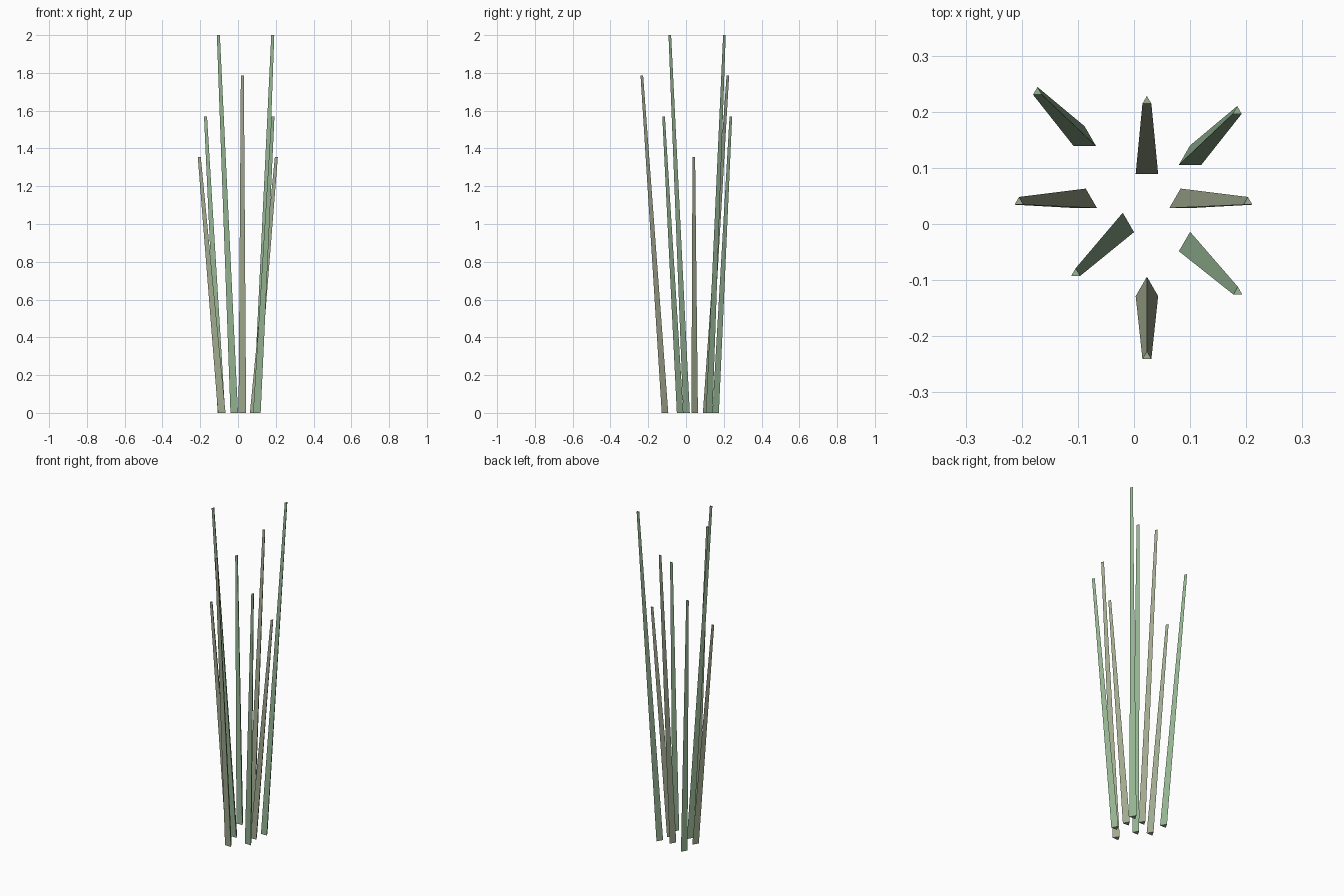
import bpy, bmesh, math
from mathutils import Vector

if "Cube" in bpy.data.objects:
    bpy.data.objects.remove(bpy.data.objects["Cube"])

BASE_R, TIP_R = 0.0231, 0.0092   # triangle circumradius at foot and tip


def material(name, rgb):
    m = bpy.data.materials.new(name)
    m.diffuse_color = (*rgb, 1)
    m.use_nodes = True
    m.node_tree.nodes["Principled BSDF"].inputs["Base Color"].default_value = m.diffuse_color
    return m


green = material("stalk_green", (0.30, 0.46, 0.29))
olive = material("stalk_olive", (0.36, 0.41, 0.28))


def stalk(name, foot, tip, height, mat):
    """Three-sided tapered stalk leaning from foot to tip."""
    bm = bmesh.new()
    bmesh.ops.create_cone(bm, cap_ends=True, segments=3,
                          radius1=1, radius2=1, depth=1)
    for v in bm.verts:
        top = v.co.z > 0
    # Place each ring of the prism, one corner pointing to the back
    for top in (False, True):
        ring = [v for v in bm.verts if (v.co.z > 0) == top and not v.tag]
        ring.sort(key=lambda v: math.atan2(v.co.y, v.co.x))
        start = math.atan2(ring[0].co.y, ring[0].co.x)
        first = min((math.radians(a) for a in (-150, -30, 90)),
                    key=lambda a: abs(a - start))
        c, r, z = (tip, TIP_R, height) if top else (foot, BASE_R, 0)
        for i, v in enumerate(ring):
            a = first + i * math.tau / 3
            v.co = Vector((c[0] + r * math.cos(a), c[1] + r * math.sin(a), z))
            v.tag = True
    bmesh.ops.recalc_face_normals(bm, faces=bm.faces)
    me = bpy.data.meshes.new(name)
    bm.to_mesh(me)
    bm.free()
    me.materials.append(mat)
    ob = bpy.data.objects.new(name, me)
    bpy.context.collection.objects.link(ob)


# Stalks on the main axes
stalk("stalk_right", (0.083, 0.04), (0.203, 0.039), 1.355, olive)
stalk("stalk_left", (-0.086, 0.04), (-0.205, 0.039), 1.355, olive)
stalk("stalk_back", (0.023, 0.101), (0.023, 0.219), 1.785, olive)
stalk("stalk_front", (0.023, -0.117), (0.023, -0.236), 1.785, olive)

# Stalks on the diagonals
stalk("stalk_back_right", (0.10, 0.117), (0.184, 0.201), 2.0, green)
stalk("stalk_front_left", (-0.02, -0.003), (-0.104, -0.088), 2.0, green)
stalk("stalk_back_left", (-0.088, 0.151), (-0.172, 0.235), 1.57, green)
stalk("stalk_front_right", (0.10, -0.037), (0.185, -0.121), 1.57, green)
